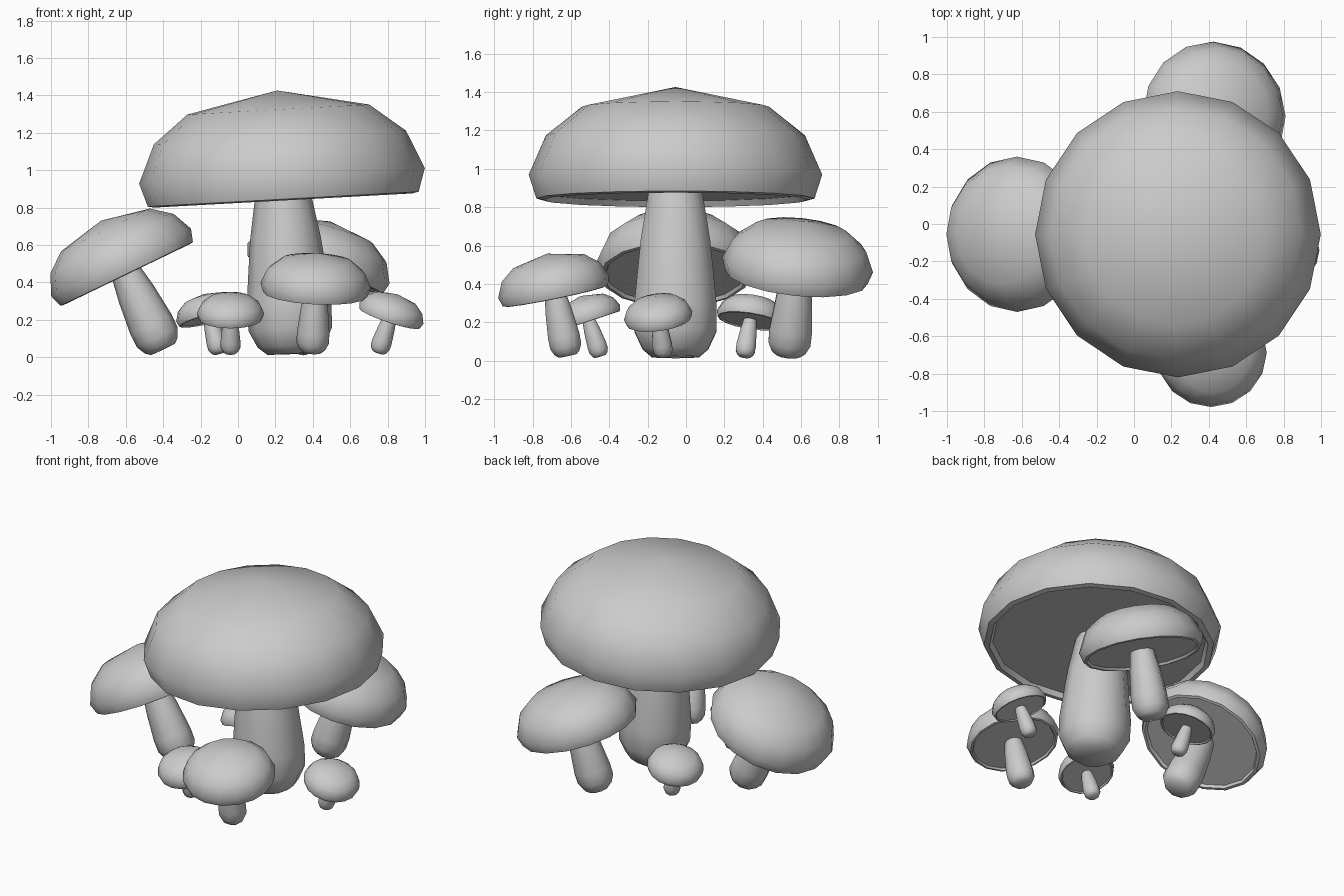
import bpy, bmesh, math
from mathutils import Vector, Matrix

if "Cube" in bpy.data.objects:
    bpy.data.objects.remove(bpy.data.objects["Cube"])

# (radius, height) profiles in the size of the large mushroom, origin at the widest ring of the cap
CAP = [(0, 0.457), (0.487, 0.355), (0.675, 0.205), (0.765, 0.0), (0.725, -0.125),
       (0.69, -0.132), (0.67, -0.10), (0, -0.10)]
STEM = [(0, -0.09), (0.147, -0.09), (0.19, -0.34), (0.226, -0.68), (0.224, -0.82),
        (0.18, -0.91), (0.13, -0.952), (0, -0.955)]


def lathe(name, profile, sides, matrix, angle):
    """Revolve a profile that starts and ends on the axis."""
    bm = bmesh.new()
    rings = []
    for r, h in profile:
        n = sides if r else 1
        rings.append([bm.verts.new((r * math.cos(2 * math.pi * i / sides),
                                    r * math.sin(2 * math.pi * i / sides), h)) for i in range(n)])
    for a, b in zip(rings, rings[1:]):
        for i in range(sides):
            j = (i + 1) % sides
            if len(a) == 1:
                bm.faces.new((a[0], b[i], b[j]))
            elif len(b) == 1:
                bm.faces.new((a[i], b[0], a[j]))
            else:
                bm.faces.new((a[i], b[i], b[j], a[j]))
    bmesh.ops.recalc_face_normals(bm, faces=bm.faces)
    bm.transform(matrix)
    mesh = bpy.data.meshes.new(name)
    bm.to_mesh(mesh)
    bm.free()
    obj = bpy.data.objects.new(name, mesh)
    bpy.context.collection.objects.link(obj)
    bpy.ops.object.select_all(action='DESELECT')
    obj.select_set(True)
    bpy.context.view_layer.objects.active = obj
    bpy.ops.object.shade_smooth_by_angle(angle=math.radians(angle))


def mushroom(name, center, up, radius):
    """One tilted mushroom: cap and stem share an axis."""
    turn = Vector((0, 0, 1)).rotation_difference(Vector(up)).to_matrix().to_4x4()
    m = Matrix.Translation(center) @ turn @ Matrix.Scale(radius / 0.765, 4)
    lathe(name + "_cap", CAP, 16, m, 50)
    lathe(name + "_stem", STEM, 10, m, 60)


# Large central mushroom
mushroom("large", (0.235, -0.055, 0.97), (-0.055, 0, 1), 0.765)

# Three medium mushrooms leaning outwards
mushroom("left_medium", (-0.625, -0.055, 0.507), (-0.434, 0, 0.9), 0.415)
mushroom("back_medium", (0.43, 0.582, 0.50), (0.27, 0.10, 0.957), 0.395)
mushroom("front_medium", (0.415, -0.69, 0.385), (0.05, -0.20, 0.978), 0.295)

# Three small mushrooms around the big stem
mushroom("front_small", (-0.04, -0.515, 0.235), (0, -0.31, 0.95), 0.18)
mushroom("back_small", (-0.156, 0.338, 0.235), (-0.25, 0.15, 0.957), 0.18)
mushroom("right_small", (0.82, -0.145, 0.235), (0.31, -0.13, 0.94), 0.18)
